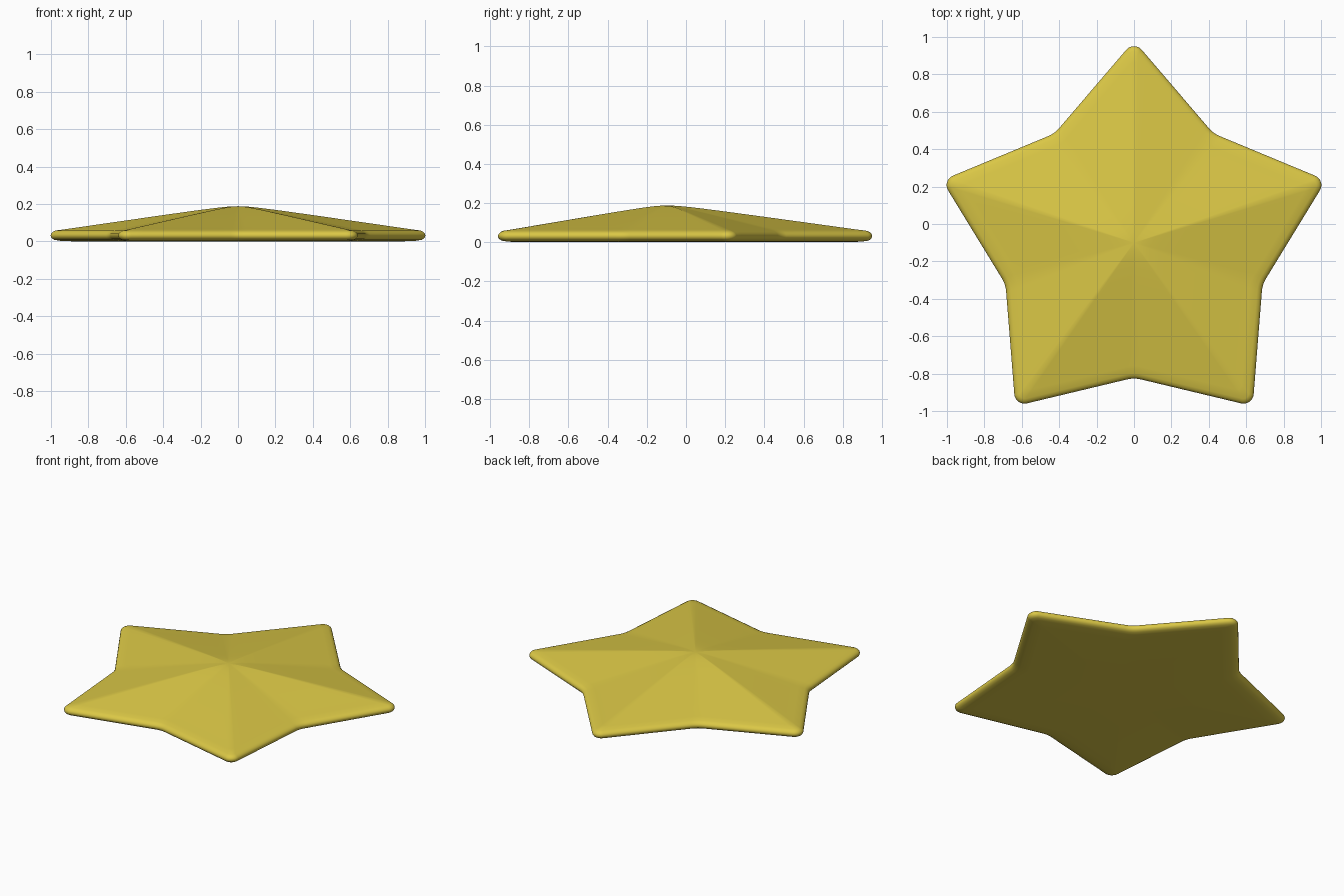
import bpy, bmesh, math
from mathutils import Vector

if "Cube" in bpy.data.objects:
    bpy.data.objects.remove(bpy.data.objects["Cube"])

CY = -0.1            # star centre on y
TIP, NOTCH = 1.08, 0.722


def star_corners():
    pts = []
    for i in range(10):
        a = math.pi / 2 + i * math.pi / 5
        r = NOTCH if i % 2 else TIP
        pts.append(Vector((r * math.cos(a), r * math.sin(a))))
    return pts


def rounded(corners, radii, steps=10, edge_steps=8):
    """Fillet each corner with an arc, with extra points along straight sides."""
    arcs = []
    n = len(corners)
    for i, p in enumerate(corners):
        u = (corners[i - 1] - p).normalized()
        v = (corners[(i + 1) % n] - p).normalized()
        half = u.angle(v) / 2
        rad = radii[i % 2]
        c = p + (u + v).normalized() * rad / math.sin(half)
        t = rad / math.tan(half)
        a, b = p + u * t - c, p + v * t - c
        sweep = a.angle_signed(b)
        a0 = math.atan2(a.y, a.x)
        arcs.append([c + rad * Vector((math.cos(a0 - sweep * k / steps),
                                       math.sin(a0 - sweep * k / steps)))
                     for k in range(steps + 1)])
    out = []
    for i, arc in enumerate(arcs):
        out += arc
        nxt = arcs[(i + 1) % n][0]
        out += [arc[-1].lerp(nxt, k / edge_steps) for k in range(1, edge_steps)]
    return out


outline = rounded(star_corners(), (0.055, 0.16))
N = len(outline)
normals = []
for i in range(N):
    d = outline[(i + 1) % N] - outline[i - 1]
    normals.append(Vector((-d.y, d.x)).normalized())   # points inward

# rings from underside to crown: (scale, inset, height)
rings = [(0.4, 0.03, 0.0), (0.9, 0.03, 0.0), (0.97, 0.025, 0.003),
         (1, 0.02, 0.008), (1, 0.008, 0.015), (1, 0.002, 0.023),
         (1, 0, 0.032), (1, 0.003, 0.042), (1, 0.012, 0.051), (1, 0.026, 0.058)]
for s in (0.94, 0.85, 0.75, 0.65, 0.55, 0.45, 0.35, 0.25, 0.18, 0.12, 0.06):
    z = 0.2 - 0.142 * math.sqrt(s * s + 0.0072)
    rings.append((s, 0.026, z))

bm = bmesh.new()
loops = []
for s, inset, z in rings:
    loops.append([bm.verts.new(((p.x + q.x * inset) * s,
                                (p.y + q.y * inset) * s + CY, z))
                  for p, q in zip(outline, normals)])
for lo, hi in zip(loops, loops[1:]):
    for i in range(N):
        j = (i + 1) % N
        bm.faces.new((lo[i], lo[j], hi[j], hi[i]))
for ring, z in ((loops[0], 0.0), (loops[-1], 0.188)):
    c = bm.verts.new((0, CY, z))
    for i in range(N):
        bm.faces.new((ring[i], ring[(i + 1) % N], c))
bmesh.ops.recalc_face_normals(bm, faces=bm.faces)
for f in bm.faces:
    f.smooth = True

mesh = bpy.data.meshes.new("star")
bm.to_mesh(mesh)
bm.free()
star = bpy.data.objects.new("star", mesh)
bpy.context.collection.objects.link(star)

gold = bpy.data.materials.new("golden yellow")
gold.diffuse_color = (0.70, 0.57, 0.06, 1)
gold.use_nodes = True
gold.node_tree.nodes["Principled BSDF"].inputs["Base Color"].default_value = gold.diffuse_color
mesh.materials.append(gold)
